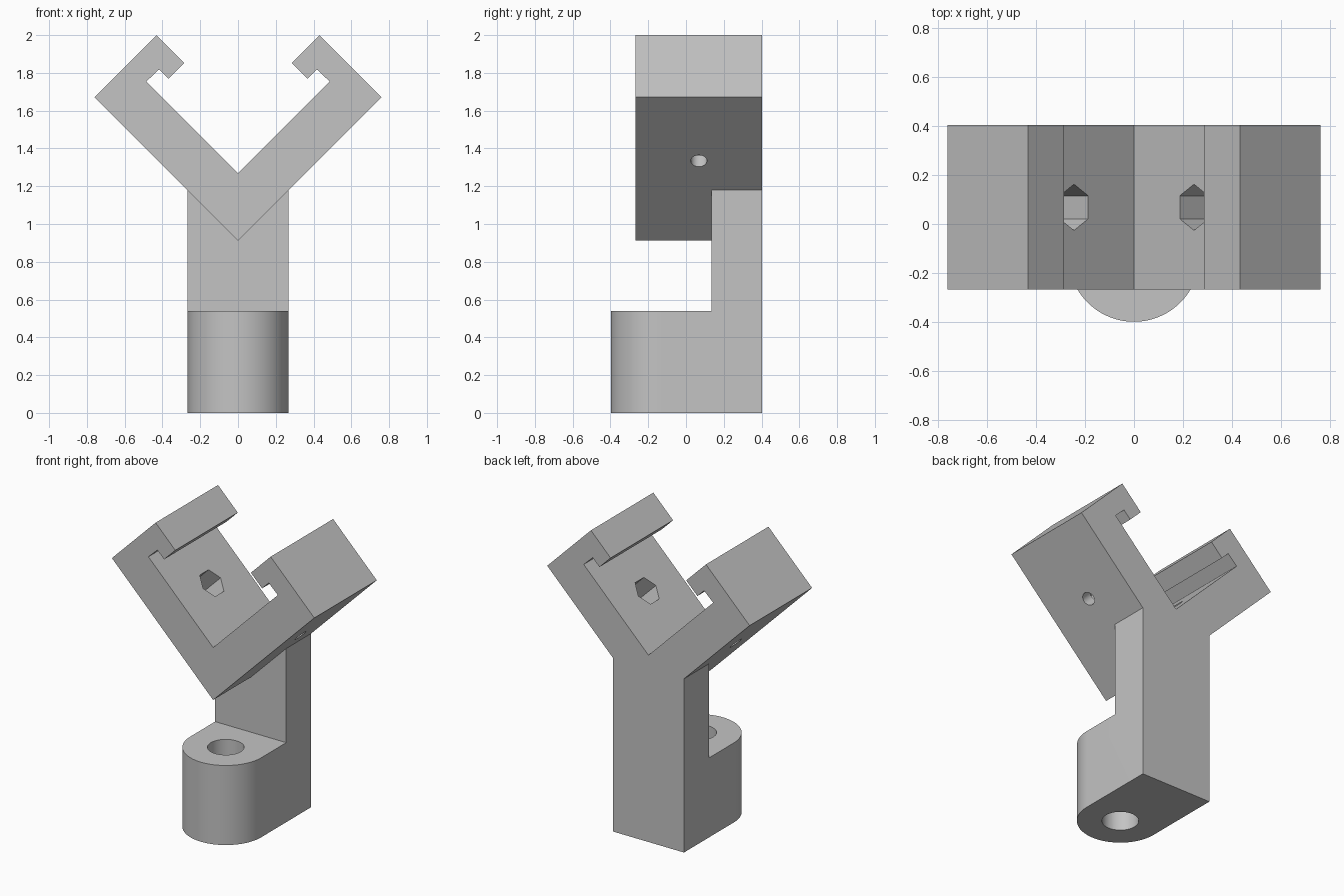
import bpy, bmesh
from math import sin, cos, pi, radians
from mathutils import Vector, Matrix

cube = bpy.data.objects.get("Cube")
if cube:
    bpy.data.objects.remove(cube, do_unlink=True)

# Single matte grey
grey = bpy.data.materials.new("plain_grey")
grey.use_nodes = True
tone = (0.55, 0.55, 0.55, 1)
grey.diffuse_color = tone
grey.node_tree.nodes["Principled BSDF"].inputs["Base Color"].default_value = tone

HALF = 0.267            # half width of the post and base
BACK = 0.403            # shared back plane
BORE_Y = BACK - 2 * HALF


def prism(name, points, offset):
    """Solid made by sweeping a closed outline along an offset."""
    bm = bmesh.new()
    face = bm.faces.new([bm.verts.new(p) for p in points])
    swept = bmesh.ops.extrude_face_region(bm, geom=[face])
    moved = [v for v in swept["geom"] if isinstance(v, bmesh.types.BMVert)]
    bmesh.ops.translate(bm, verts=moved, vec=offset)
    bmesh.ops.recalc_face_normals(bm, faces=bm.faces)
    mesh = bpy.data.meshes.new(name)
    bm.to_mesh(mesh)
    bm.free()
    mesh.materials.append(grey)
    obj = bpy.data.objects.new(name, mesh)
    bpy.context.collection.objects.link(obj)
    return obj


def rod(name, start, end, radius, sides):
    """Regular prism between two points, with one corner towards +y or +x."""
    start, end = Vector(start), Vector(end)
    axis = (end - start).normalized()
    side = Vector((0, 1, 0))
    other = axis.cross(side)
    ring = [start + radius * (cos(a) * side + sin(a) * other)
            for a in (2 * pi * i / sides for i in range(sides))]
    return prism(name, ring, end - start)


def combine(target, tool, operation):
    mod = target.modifiers.new(tool.name, 'BOOLEAN')
    mod.object, mod.operation, mod.solver = tool, operation, 'EXACT'
    bpy.context.view_layer.objects.active = target
    bpy.ops.object.modifier_apply(modifier=mod.name)
    bpy.data.objects.remove(tool, do_unlink=True)


# V-shaped cradle with hooked ends: right half of the outline, mirrored
half = [(0.76, 1.672), (0.432, 2.0), (0.284, 1.852), (0.368, 1.768),
        (0.418, 1.818), (0.486, 1.754)]
outline = [(0, 0.912)] + half + [(0, 1.268)] + [(-x, z) for x, z in reversed(half)]
bracket = prism("cradle_bracket", [(x, -HALF, z) for x, z in outline], (0, BACK + HALF, 0))

# Upright post, its top buried in the cradle
post_outline = [(-HALF, 0), (HALF, 0), (HALF, 0.912 + HALF), (0, 1.1), (-HALF, 0.912 + HALF)]
post = prism("post", [(x, BACK - HALF, z) for x, z in post_outline], (0, HALF, 0))

# Base block with a rounded front
steps = 48
arc = [(-HALF * cos(pi * i / steps), BORE_Y - HALF * sin(pi * i / steps), 0)
       for i in range(steps + 1)]
base = prism("base", arc + [(HALF, 0.25, 0), (-HALF, 0.25, 0)], (0, 0, 0.54))

combine(bracket, post, 'UNION')
combine(bracket, base, 'UNION')

# Vertical bore in the base
combine(bracket, rod("bore", (0, BORE_Y, -0.1), (0, BORE_Y, 0.7), 0.113, 48), 'DIFFERENCE')

# Screw hole and hexagonal nut pocket through each arm
for s in (-1, 1):
    mouth = Vector((s * 0.244, 0.068, 1.512))
    out = Vector((s, 0, -1)).normalized()
    combine(bracket, rod("nut_pocket", mouth - out * 0.05, mouth + out * 0.17, 0.094, 6), 'DIFFERENCE')
    combine(bracket, rod("screw_hole", mouth + out * 0.1, mouth + out * 0.35, 0.043, 32), 'DIFFERENCE')

# Merge coplanar leftovers
bm = bmesh.new()
bm.from_mesh(bracket.data)
bmesh.ops.remove_doubles(bm, verts=bm.verts, dist=0.0005)
bmesh.ops.dissolve_limit(bm, angle_limit=radians(0.5), verts=bm.verts, edges=bm.edges)
bm.to_mesh(bracket.data)
bm.free()

bpy.ops.object.select_all(action='DESELECT')
bracket.select_set(True)
bpy.context.view_layer.objects.active = bracket
bpy.ops.object.shade_smooth_by_angle(angle=radians(30))
